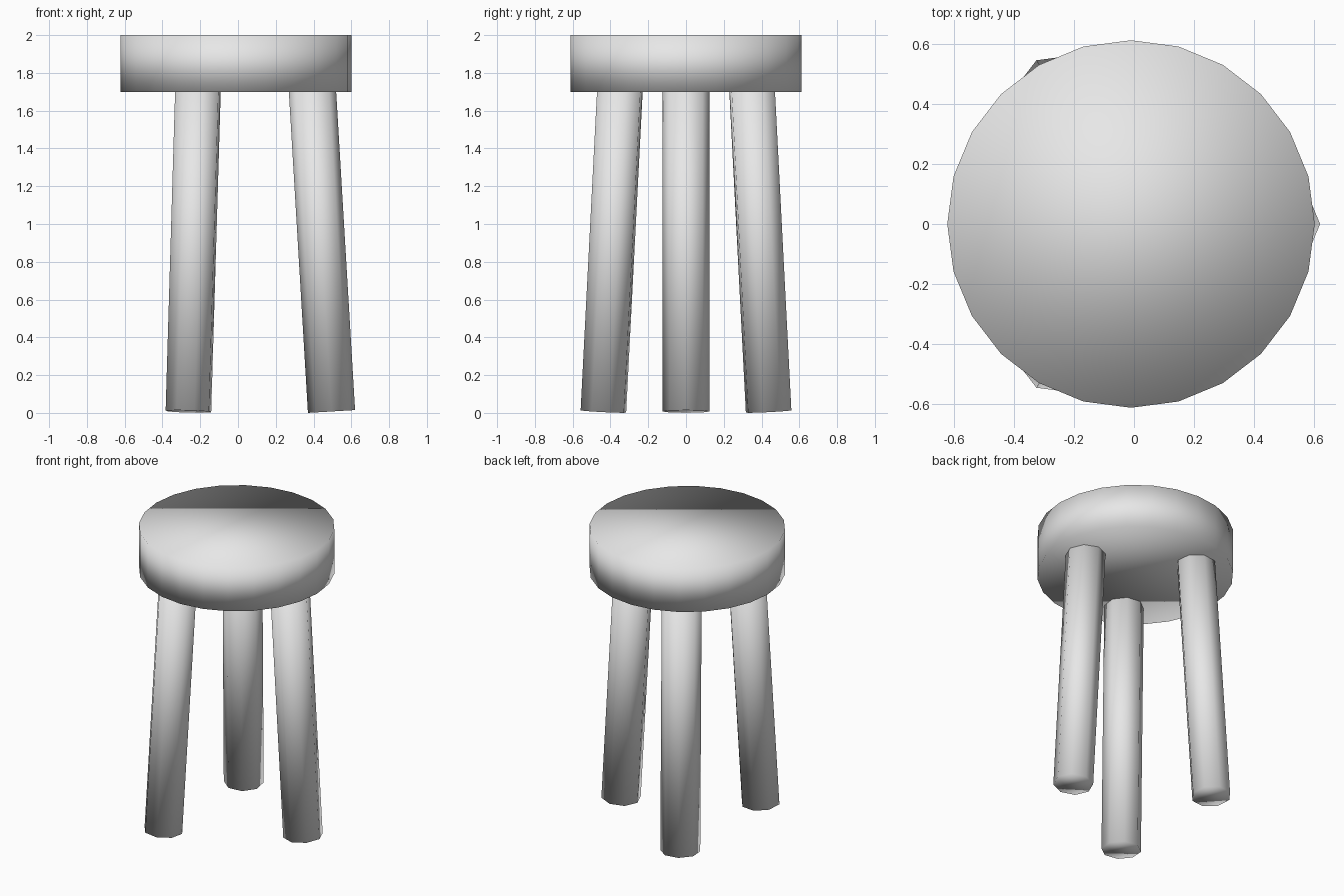
import bpy
from math import radians, sin, cos
from mathutils import Vector, Matrix

cube = bpy.data.objects.get("Cube")
if cube:
    bpy.data.objects.remove(cube, do_unlink=True)

grey = bpy.data.materials.new("light_grey")
grey.use_nodes = True
grey.diffuse_color = (0.8, 0.8, 0.8, 1)
grey.node_tree.nodes["Principled BSDF"].inputs["Base Color"].default_value = (0.8, 0.8, 0.8, 1)

HUB_X = -0.01       # the tripod and seat share this axis


def cylinder(name, sides, radius, depth, matrix):
    """Fully smooth cylinder, so the caps blend softly into the walls."""
    bpy.ops.mesh.primitive_cylinder_add(vertices=sides, radius=radius, depth=depth)
    obj = bpy.context.object
    obj.name = name
    obj.matrix_world = matrix
    obj.data.materials.append(grey)
    bpy.ops.object.shade_smooth()
    return obj


# Round seat
cylinder("seat", 24, 0.612, 0.3, Matrix.Translation((HUB_X, 0, 1.85)))

# Three splayed legs, each with a corner pointing outward
TILT, LENGTH = radians(3.4), 1.74
for name, angle in (("left_leg", 0), ("back_right_leg", 120), ("front_right_leg", 240)):
    foot = Vector((0.505, 0, 0.0075))
    middle = foot + Vector((-sin(TILT), 0, cos(TILT))) * LENGTH / 2
    place = (Matrix.Translation((HUB_X, 0, 0))
             @ Matrix.Rotation(radians(angle), 4, "Z")
             @ Matrix.Translation(middle)
             @ Matrix.Rotation(-TILT, 4, "Y"))
    cylinder(name, 8, 0.125, LENGTH, place)
